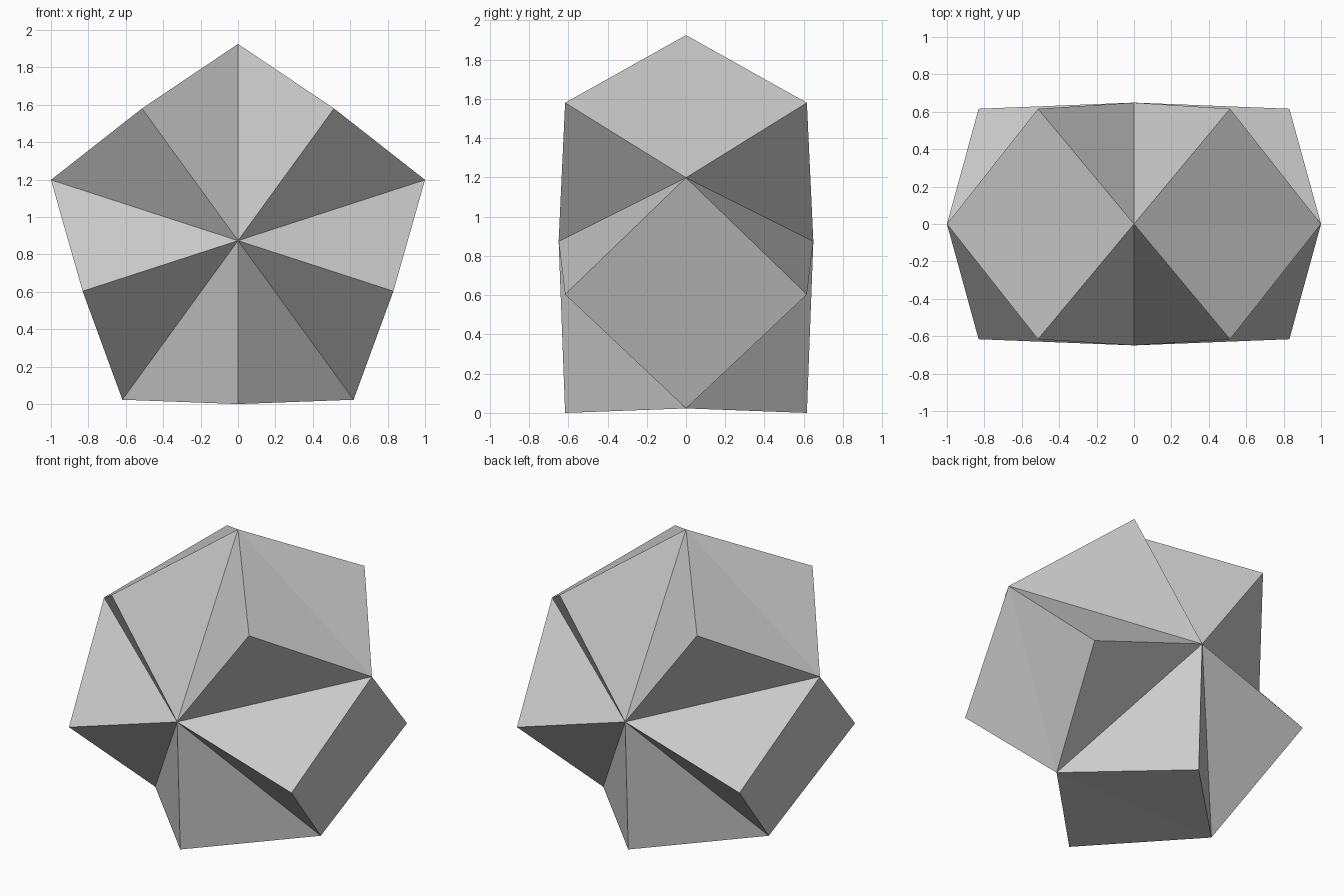
import bpy, bmesh
from math import sin, cos, radians

if "Cube" in bpy.data.objects:
    bpy.data.objects.remove(bpy.data.objects["Cube"])

R_OUT, R_IN = 1.0515, 0.8735   # mid-plane points / front and back points
Y_IN, Y_HUB = 0.616, 0.649     # depth of the front/back ring and hub
CZ = R_IN                      # lowest points rest on z = 0

bm = bmesh.new()


def point(radius, angle, y):
    a = radians(angle)
    return bm.verts.new((radius * cos(a), y, CZ + radius * sin(a)))


# mid-plane pentagon, plus a front and back pentagon turned by 36 degrees
mid = [point(R_OUT, 90 + 72 * k, 0) for k in range(5)]
for side in (-1, 1):
    hub = point(0, 0, side * Y_HUB)
    ring = [point(R_IN, 126 + 72 * k, side * Y_IN) for k in range(5)]
    for k in range(5):
        a, q, b = mid[k], ring[k], mid[(k + 1) % 5]
        # two pleats of the fan, and half of the outer rhombus
        for tri in ((hub, a, q), (hub, q, b), (q, a, b)):
            bm.faces.new(tri)

bmesh.ops.recalc_face_normals(bm, faces=bm.faces)
mesh = bpy.data.meshes.new("faceted_star_solid")
bm.to_mesh(mesh)
bm.free()
bpy.context.collection.objects.link(bpy.data.objects.new("faceted_star_solid", mesh))
